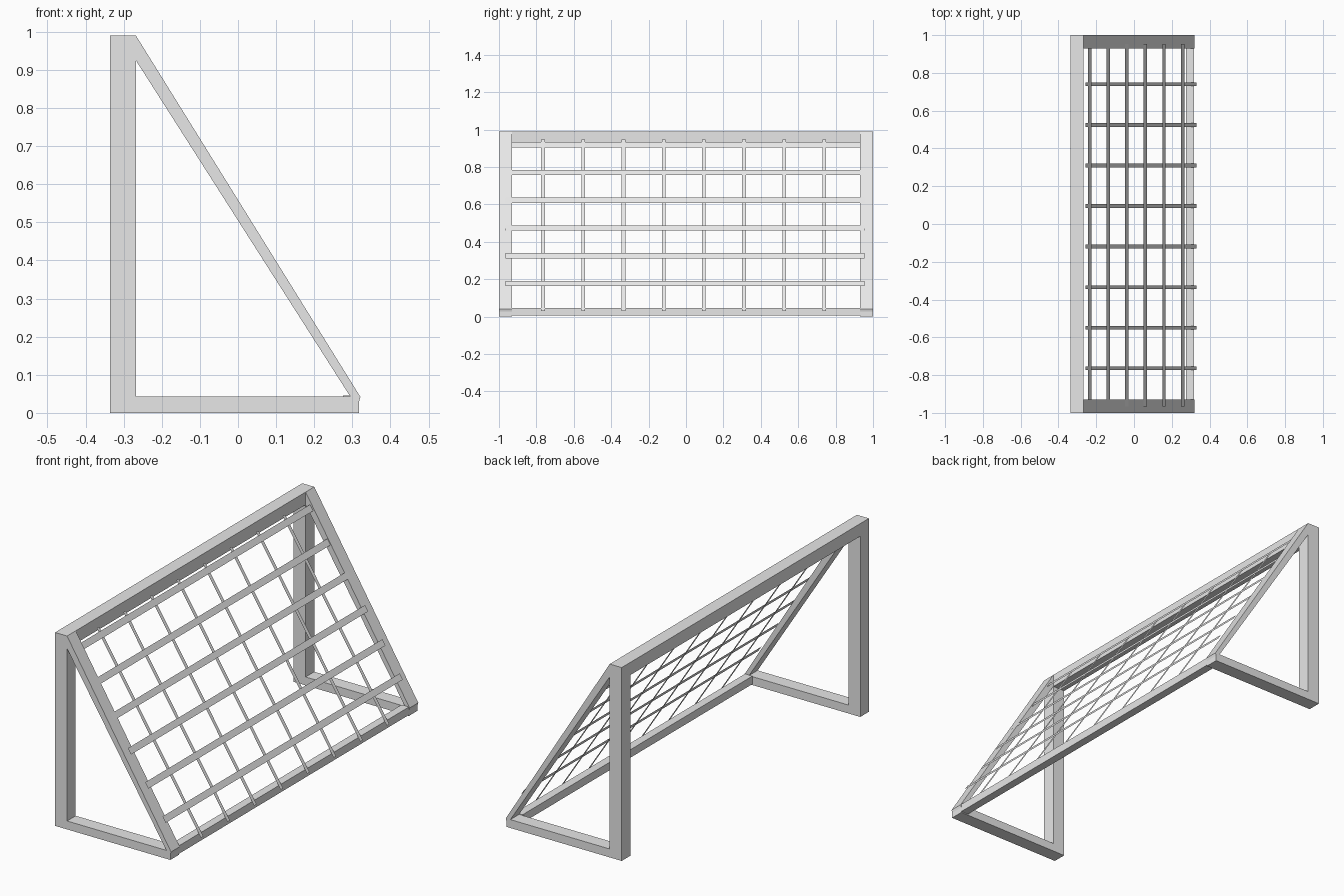
import bpy
import bmesh
from mathutils import Vector

if "Cube" in bpy.data.objects:
    bpy.data.objects.remove(bpy.data.objects["Cube"], do_unlink=True)

grey = bpy.data.materials.new("light_grey")
grey.use_nodes = True
COLOUR = (0.8, 0.8, 0.8, 1)
grey.diffuse_color = COLOUR
grey.node_tree.nodes["Principled BSDF"].inputs["Base Color"].default_value = COLOUR


def finish(name, bm):
    mesh = bpy.data.meshes.new(name)
    bm.to_mesh(mesh)
    bm.free()
    mesh.materials.append(grey)
    obj = bpy.data.objects.new(name, mesh)
    bpy.context.collection.objects.link(obj)
    return obj


def extrude_profile(name, profile, y0, y1):
    """Solid made from an x-z outline swept along y."""
    bm = bmesh.new()
    face = bm.faces.new([bm.verts.new((x, y0, z)) for x, z in profile])
    swept = bmesh.ops.extrude_face_region(bm, geom=[face])["geom"]
    verts = [g for g in swept if isinstance(g, bmesh.types.BMVert)]
    bmesh.ops.translate(bm, verts=verts, vec=(0, y1 - y0, 0))
    bmesh.ops.recalc_face_normals(bm, faces=bm.faces)
    return finish(name, bm)


def box(name, x0, x1, y0, y1, z0, z1):
    return extrude_profile(name, [(x0, z0), (x1, z0), (x1, z1), (x0, z1)], y0, y1)


def ribbon(name, top, bottom, y0, y1):
    """Flat strip lying in the sloping net plane."""
    bm = bmesh.new()
    corners = [(top, y0), (bottom, y0), (bottom, y1), (top, y1)]
    bm.faces.new([bm.verts.new((p.x, y, p.y)) for p, y in corners])
    return finish(name, bm)


FRONT, POST_BACK, BACK = -0.336, -0.268, 0.317
INNER, HEIGHT = 0.93, 0.99

# Posts, ground rails and sloping braces at both ends
BRACE = [(POST_BACK, HEIGHT), (0.321, 0.042), (0.317, 0.028),
         (0.304, 0.028), (POST_BACK, 0.925)]
for side, y0, y1 in (("right", -1, -INNER), ("left", INNER, 1)):
    box(side + "_post", FRONT, POST_BACK, y0, y1, 0, HEIGHT)
    box(side + "_ground_rail", POST_BACK, BACK, y0, y1, 0, 0.043)
    extrude_profile(side + "_brace", BRACE, y0, y1)

# Crossbar and rear ground bar
box("crossbar", FRONT, POST_BACK, -INNER, INNER, 0.925, HEIGHT)
box("rear_ground_bar", 0.275, BACK, -INNER, INNER, 0.005, 0.046)

# Horizontal net straps
first, last = Vector((-0.234, 0.919)), Vector((0.257, 0.177))
half = (last - first).normalized() * 0.0165
for i in range(6):
    mid = first.lerp(last, i / 5)
    ribbon(f"net_strap_{i + 1}", mid - half, mid + half, -0.965, 0.954)

# Sloping net strands
strand_top, strand_foot = Vector((-0.258, 0.946)), Vector((0.332, 0.031))
for i in range(8):
    y = -0.764 + i * 0.2148
    ribbon(f"net_strand_{i + 1}", strand_top, strand_foot, y - 0.01, y + 0.01)
